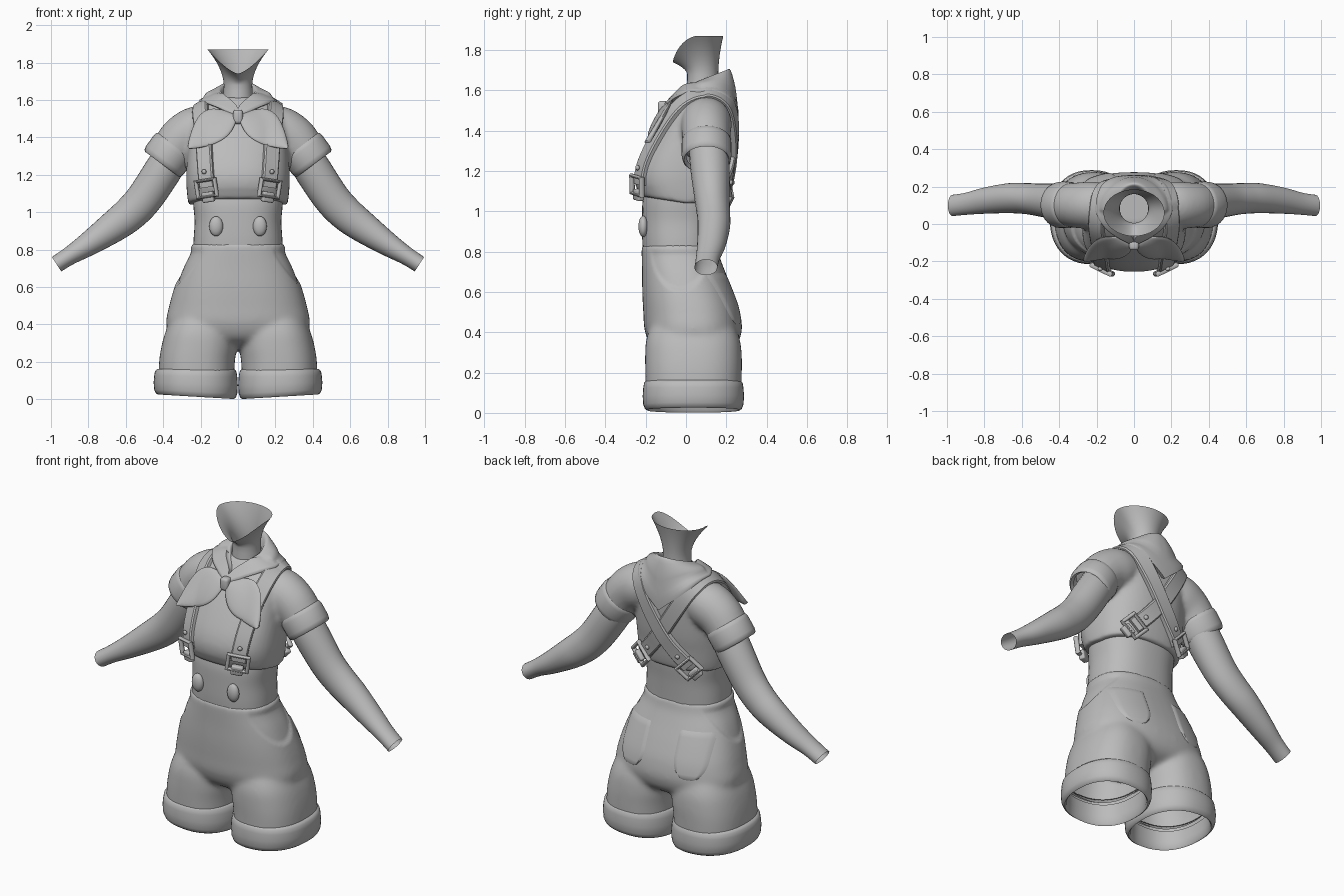
import bpy, bmesh, math
from mathutils import Vector, Matrix
from mathutils.bvhtree import BVHTree

if "Cube" in bpy.data.objects:
    bpy.data.objects.remove(bpy.data.objects["Cube"])

GREY = bpy.data.materials.new("plain grey")
GREY.diffuse_color = (0.5, 0.5, 0.5, 1)
GREY.use_nodes = True
GREY.node_tree.nodes["Principled BSDF"].inputs["Base Color"].default_value = GREY.diffuse_color


def finish(name, bm, angle=50, voxel=None, relax=8):
    """Turn a bmesh into a smooth-shaded object, optionally fused by a voxel remesh."""
    bmesh.ops.recalc_face_normals(bm, faces=bm.faces)
    me = bpy.data.meshes.new(name)
    bm.to_mesh(me)
    bm.free()
    ob = bpy.data.objects.new(name, me)
    bpy.context.collection.objects.link(ob)
    if voxel:
        mod = ob.modifiers.new("fuse", "REMESH")
        mod.mode, mod.voxel_size = "VOXEL", voxel
        mod = ob.modifiers.new("relax", "SMOOTH")
        mod.factor, mod.iterations = 0.5, relax
        dg = bpy.context.evaluated_depsgraph_get()
        me = bpy.data.meshes.new_from_object(ob.evaluated_get(dg))
        ob.modifiers.clear()
        ob.data = me
    me.materials.clear()
    me.materials.append(GREY)
    me.polygons.foreach_set("use_smooth", [True] * len(me.polygons))
    me.set_sharp_from_angle(angle=math.radians(angle))
    return ob


def spline(keys, n=5):
    """Catmull-Rom through tuples of numbers."""
    k = [Vector(p) for p in keys]
    out = []
    for i in range(len(k) - 1):
        a, b, c, d = k[max(i - 1, 0)], k[i], k[i + 1], k[min(i + 2, len(k) - 1)]
        for t in (j / n for j in range(n)):
            out.append(0.5 * (2 * b + (c - a) * t + (2 * a - 5 * b + 4 * c - d) * t * t
                              + (3 * b - a - 3 * c + d) * t ** 3))
    return out + [k[-1]]


def clamp(v):
    return max(0, min(1, v))


def loft(bm, rings, caps=True, wrap=True):
    rows = [[bm.verts.new(p) for p in r] for r in rings]
    n = len(rows[0])
    for a, b in zip(rows, rows[1:]):
        for i in range(n if wrap else n - 1):
            bm.faces.new((a[i], a[(i + 1) % n], b[(i + 1) % n], b[i]))
    if caps:
        bm.faces.new(rows[0])
        bm.faces.new(rows[-1])
    return bm


def ring(z, x0, x1, yf, yb, e=2.4, n=48):
    """Horizontal rounded section between x0..x1 and yf..yb."""
    cx, hx, cy, hy = (x0 + x1) / 2, (x1 - x0) / 2, (yf + yb) / 2, (yb - yf) / 2
    spow = lambda v: math.copysign(abs(v) ** (2 / e), v)
    return [Vector((cx + hx * spow(math.cos(a)), cy + hy * spow(math.sin(a)), z))
            for a in (2 * math.pi * i / n for i in range(n))]


def body(rows):
    return [ring(z, -hx, hx, yf, yb) for z, hx, yf, yb in spline(rows)]


def tube(keys, s, n=28, step=5):
    """Limb sections from (x, y, z, radius in front plane, radius in depth)."""
    pts = spline(keys, step)
    out = []
    for i, p in enumerate(pts):
        t = pts[min(i + 1, len(pts) - 1)] - pts[max(i - 1, 0)]
        u = Vector((-t[2], 0, t[0])).normalized()
        c = Vector(p[:3])
        r = [c + u * p[3] * math.cos(a) + Vector((0, p[4] * math.sin(a), 0))
             for a in (2 * math.pi * j / n for j in range(n))]
        out.append([Vector((s * v.x, v.y, v.z)) for v in r])
    return out


def reshape(ob, fn=None, cut=None):
    """Optionally drop faces below a height and move vertices, then return a lookup tree."""
    bm = bmesh.new()
    bm.from_mesh(ob.data)
    if cut:
        bmesh.ops.delete(bm, geom=[f for f in bm.faces if f.calc_center_median().z < cut], context="FACES")
    for v in bm.verts:
        v.co = fn(*v.co)
    bm.to_mesh(ob.data)
    tree = BVHTree.FromBMesh(bm)
    bm.free()
    return tree


def block(name, M, size, bevel=0.008):
    bm = bmesh.new()
    bmesh.ops.create_cube(bm, size=1, matrix=Matrix.Diagonal((*size, 1)))
    bmesh.ops.bevel(bm, geom=bm.edges[:], offset=bevel, segments=3, profile=0.5, affect="EDGES")
    bm.transform(M)
    return finish(name, bm)


def pebble(name, M, size):
    bm = bmesh.new()
    bmesh.ops.create_uvsphere(bm, u_segments=20, v_segments=12, radius=1, matrix=M @ Matrix.Diagonal((*size, 1)))
    return finish(name, bm, 80)


# Shorts: hips and two legs fused, open at the bottom, with sunken side pocket openings
bm = bmesh.new()
loft(bm, body([(.27, .2, -.06, .12), (.32, .33, -.16, .235), (.4, .383, -.203, .276), (.5, .368, -.212, .268),
               (.6, .34, -.217, .235), (.7, .303, -.218, .195), (.78, .263, -.22, .165), (.835, .247, -.221, .156)]))
for s in (1, -1):
    rows = spline([(.09, .022, .427, -.199, .274), (.2, .017, .422, -.202, .277), (.28, .007, .41, -.203, .277),
                   (.36, .012, .388, -.198, .268), (.44, .03, .35, -.17, .235), (.5, .06, .3, -.12, .18)])
    loft(bm, [ring(z, min(s * a, s * b), max(s * a, s * b), f, k) for z, a, b, f, k in rows])
shorts = finish("shorts", bm, voxel=.012, relax=16)


def pocket_dent(x, y, z):
    q = ((z - .82) / .22) ** 2 + ((y + .03) / .15) ** 2
    f = clamp((1 - q) * 5) * clamp((.815 - z) / .03) if abs(x) > .17 else 0
    return Vector((x * (1 - .035 * f), y, z))


shorts_tree = reshape(shorts, pocket_dent, cut=.115)

# Trouser cuffs, rolled and hollow
for s in (1, -1):
    rings = []
    for d, z in [(.05, .13), (.03, .163), (.016, .162), (.004, .148), (0, .12), (-.003, .075), (0, .03), (.008, .008),
                 (.018, 0), (.026, .01), (.029, .06), (.03, .13)]:
        r = ring(z, .004 + d, .448 - d, -.212 + d, .285 - d, 2.3)
        rings.append([Vector((s * p.x, p.y, p.z + .06 * p.x * max(0, 1 - z / .16))) for p in r])
    finish("trouser_cuff", loft(bmesh.new(), rings, caps=False), 70)

# Back pockets laid onto the seat
for s in (1, -1):
    grid = []
    for j in range(15):
        v = j / 14
        w = .1 * (1 if v < .55 else math.sqrt(max(.01, 1 - ((v - .55) / .45) ** 2)))
        row = []
        for i in range(13):
            u = i / 6 - 1
            x, z = s * .19 + u * w, .7 - .27 * v
            hit = shorts_tree.ray_cast(Vector((x, 1, z)), Vector((0, -1, 0)))[0]
            edge = abs(u) > .95 or j in (0, 14)
            row.append(Vector((x, (hit.y if hit else .1) + (-.004 if edge else .007), z)))
        grid.append(row)
    finish("back_pocket", loft(bmesh.new(), grid, caps=False, wrap=False))

# High waistband with two buttons
rows = [(.78, .24, -.212, .15), (.86, .237, -.217, .154), (.95, .232, -.218, .16), (1.03, .238, -.217, .168),
        (1.08, .24, -.21, .17)]
finish("waistband", loft(bmesh.new(), body(rows)))
for s in (1, -1):
    pebble("button", Matrix.Translation((s * .117, -.212, .925)), (.037, .024, .053))

# Shirt: torso and short sleeves fused, hem raised at the front
bm = bmesh.new()
loft(bm, body([(1.04, .265, -.225, .188), (1.09, .272, -.24, .2), (1.17, .277, -.256, .212), (1.25, .275, -.24, .225),
               (1.35, .268, -.193, .233), (1.45, .262, -.135, .236), (1.52, .25, -.085, .232), (1.575, .2, -.035, .215),
               (1.615, .12, 0, .18)]))
for s in (1, -1):
    loft(bm, tube([(.15, .1, 1.455, .11, .115), (.22, .1, 1.437, .13, .127), (.3, .1, 1.39, .125, .122),
                   (.37, .102, 1.305, .113, .115)], s))
shirt = finish("shirt", bm, 70, voxel=.012)
shirt_tree = reshape(shirt, lambda x, y, z: Vector((x, y, z + .03 * clamp(-y / .2) * clamp((1.13 - z) / .08))))

# Sleeve cuffs and bare arms
for s in (1, -1):
    cuff = [(.35, .102, 1.335, .1, .1), (.332, .102, 1.36, .11, .11), (.338, .102, 1.352, .121, .12),
            (.35, .102, 1.335, .126, .124), (.39, .102, 1.28, .126, .124), (.402, .102, 1.262, .122, .12),
            (.406, .102, 1.256, .112, .112), (.395, .102, 1.27, .1, .1)]
    rings = [tube([(x - .01, y, z + .0135, a, b), (x, y, z, a, b)], s, step=1)[1] for x, y, z, a, b in cuff]
    finish("sleeve_cuff", loft(bmesh.new(), rings, caps=False), 70)
    arm = tube([(.33, .11, 1.34, .095, .095), (.4, .118, 1.225, .1, .098), (.5, .128, 1.075, .097, .088),
                (.58, .136, .99, .093, .083), (.67, .138, .92, .084, .08), (.8, .125, .83, .064, .07),
                (.9, .108, .767, .049, .059), (.97, .099, .722, .046, .057)], s)
    finish("arm", loft(bmesh.new(), arm, caps=False))

# Neck with flared open rim, lower at the front
ANG = [2 * math.pi * i / 48 for i in range(48)]
rings = [[Vector((r * math.sin(a), .083 - r * math.cos(a), z)) for a in ANG]
         for z, r in [(1.52, .088), (1.6, .081), (1.65, .077)]]
for k in range(9):
    t = k / 8
    row = []
    for a in ANG:
        sn, c = math.sin(a), math.cos(a)
        top = 1.87 - (.13 * (1 - abs(sn) ** 1.4) if c > 0 else 0)
        p = Vector((.076 * sn, .083 - .077 * c, 0)).lerp(Vector((.163 * sn, .06 - .125 * c, 0)), t ** 1.8)
        p.z = 1.68 + (top - 1.68) * t
        row.append(p)
    rings.append(row)
finish("neck", loft(bmesh.new(), rings, caps=False), 70)


def push(p, d):
    """Keep a point at least d outside the shirt."""
    q, n = shirt_tree.find_nearest(p)[:2]
    return q + n * d if (p - q).dot(n) < d else p


# Neckerchief collar: V at the front, rolled over, pointed flap at the back
cols = []
for i in range(72):
    a = 2 * math.pi * i / 72
    sn, c = math.sin(a), math.cos(a)
    if c > 0:
        c = .3 * c + .7 * (1 - abs(sn))
    zf = 1.54 + .16 * ((1 - c) / 2) ** .5
    drop = .085 * c if c > 0 else .17 * (1 - abs(sn))
    inner = (.075 * sn, .078 - .1 * c, zf - .06)
    fold0 = (.092 * sn, .077 - .122 * c, zf - .006)
    fold1 = (.118 * sn, .077 - .146 * c, zf - .004)
    outer = (.198 * sn, .08 - .175 * c, 1.59 - drop)
    mid = Vector(fold1).lerp(Vector(outer), .5) + Vector((.012 * sn, -.012 * c, .016))
    col = spline([inner, fold0, fold1, mid, outer], 4)
    col = col[:8] + [push(p, .026) for p in col[8:]]
    cols.append(col + [push(col[-1], .02) - Vector((0, 0, .014)), shirt_tree.find_nearest(col[-1])[0]])
finish("neckerchief_collar", loft(bmesh.new(), list(zip(*cols)), caps=False), 60)

# Neckerchief tails and knot
for s in (1, -1):
    rings = []
    for t in (k / 16 for k in range(17)):
        axis = Vector((.01 + .255 * t, 0, 1.515 - .17 * t + .03 * math.sin(math.pi * t)))
        w = .008 + .082 * max(0, math.sin(math.pi * t ** .95)) ** .9
        row = []
        for a in (2 * math.pi * j / 20 for j in range(20)):
            p = axis + Vector((.55, 0, .835)) * w * math.cos(a)
            p = Vector((s * p.x, -.09 - .58 * (1.51 - p.z), p.z))
            hit = shirt_tree.ray_cast(Vector((p.x, -1, p.z)), Vector((0, 1, 0)))[0]
            p.y = min(p.y, hit.y - .014 if hit and hit.y < .05 else p.y)
            p.y -= .004 + .016 * math.sin(a)
            row.append(p)
        rings.append(row)
    finish("neckerchief_tail", loft(bmesh.new(), rings), 60)
block("neckerchief_knot", Matrix.Translation((0, -.115, 1.51)), (.052, .05, .075), .016)


def buckle(p, t, n):
    """Square frame, tab and rivet at a strap end; t points along the strap to its end."""
    b = t.cross(n).normalized()
    M = Matrix.Translation(p) @ Matrix((b, t, n)).transposed().to_4x4()
    bpy.ops.mesh.primitive_torus_add(major_segments=4, minor_segments=10, major_radius=.073, minor_radius=.014)
    ob = bpy.context.object
    ob.name = "buckle_frame"
    ob.data.transform(M @ Matrix.Translation((0, .005, .024)) @ Matrix.Diagonal((1.08, .85, 1, 1))
                      @ Matrix.Rotation(math.pi / 4, 4, "Z"))
    ob.data.materials.append(GREY)
    bpy.ops.object.shade_smooth_by_angle(angle=math.radians(50))
    block("buckle_tab", M @ Matrix.Translation((0, .052, .016)), (.066, .055, .034))
    pebble("strap_rivet", M @ Matrix.Translation((0, -.085, .02)), (.013, .013, .01))


# Suspender straps, crossing on the back
for s in (1, -1):
    keys = [(.182, -.27, 1.12), (.192, -.23, 1.28), (.203, -.13, 1.45), (.21, -.03, 1.55), (.205, .08, 1.6),
            (.165, .2, 1.54), (.09, .24, 1.41), (0, .25, 1.265), (-.08, .23, 1.165), (-.155, .19, 1.085)]
    path = [shirt_tree.find_nearest(Vector((s * p.x, p.y, p.z)))[:2] for p in spline(keys, 6)]
    P, Nn = [p for p, n in path], [n for p, n in path]
    for _ in range(4):
        for L in (P, Nn):
            L[1:-1] = [(L[i - 1] + 2 * L[i] + L[i + 1]) / 4 for i in range(1, len(L) - 1)]
    rings, frames = [], []
    for i, p in enumerate(P):
        t = (P[min(i + 1, len(P) - 1)] - P[max(i - 1, 0)]).normalized()
        n = (Nn[i] - t * Nn[i].dot(t)).normalized()
        b = t.cross(n)
        p = p + n * (.008 if s > 0 and p.y > .1 else 0)
        rings.append([p + b * u + n * h for u, h in
                      ((-.045, -.014), (-.045, .014), (-.038, .021), (.038, .021), (.045, .014), (.045, -.014))])
        frames.append((p, t, n))
    finish("suspender_strap", loft(bmesh.new(), rings), 40)
    buckle(frames[0][0], -frames[0][1], frames[0][2])
    buckle(*frames[-1])
